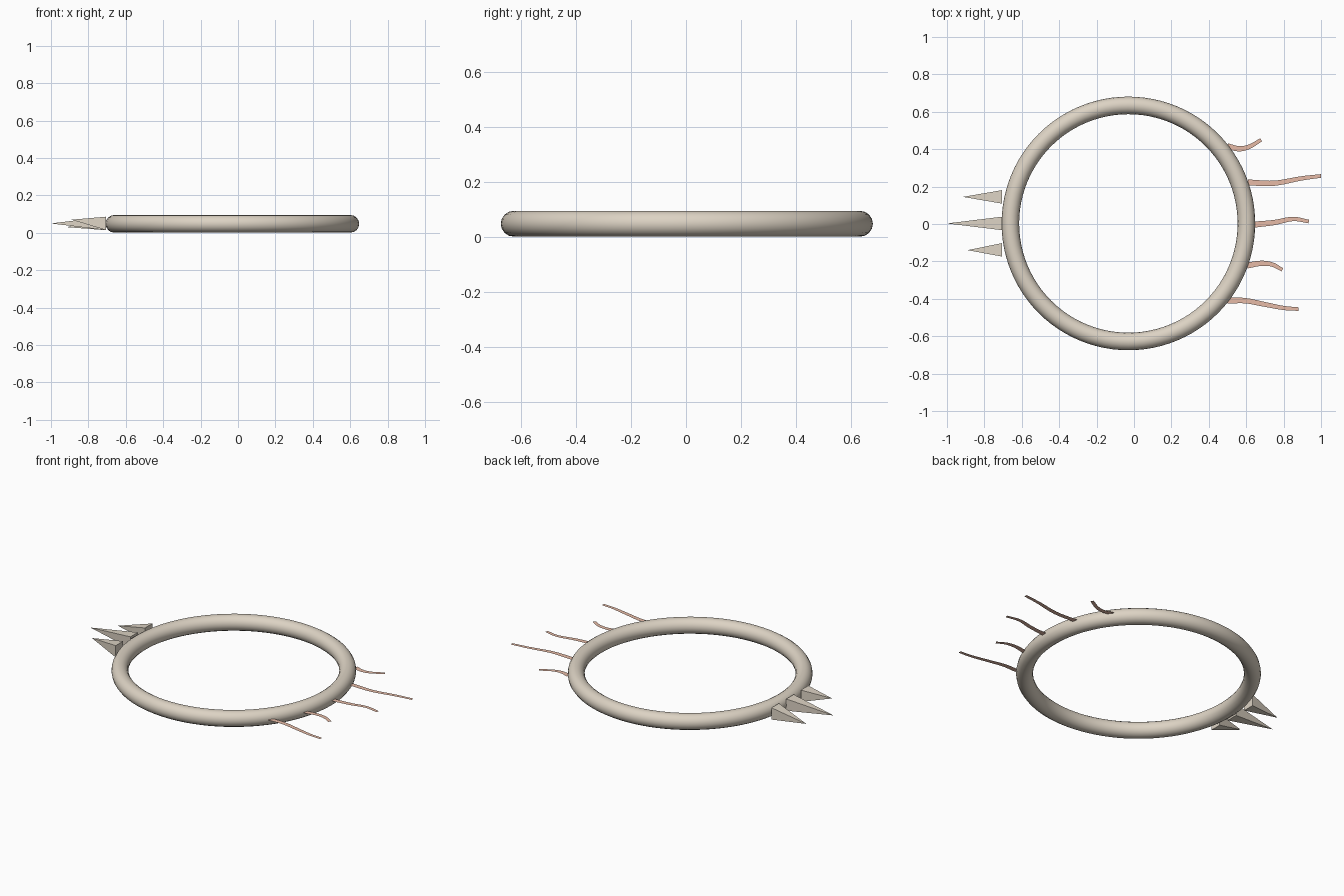
import bpy, bmesh, math
from mathutils import Vector

if "Cube" in bpy.data.objects:
    bpy.data.objects.remove(bpy.data.objects["Cube"])


def material(name, rgb):
    m = bpy.data.materials.new(name)
    m.diffuse_color = (*rgb, 1)
    m.use_nodes = True
    m.node_tree.nodes["Principled BSDF"].inputs["Base Color"].default_value = m.diffuse_color
    return m


BONE = material("bone", (0.72, 0.65, 0.55))
FLESH = material("flesh", (0.80, 0.50, 0.39))


def add_object(name, bm, mat):
    me = bpy.data.meshes.new(name)
    bm.to_mesh(me)
    bm.free()
    ob = bpy.data.objects.new(name, me)
    me.materials.append(mat)
    bpy.context.collection.objects.link(ob)
    return ob


# Main ring
bpy.ops.mesh.primitive_torus_add(location=(-0.03, 0.003, 0.048), major_segments=96,
                                 minor_segments=16, major_radius=0.631, minor_radius=0.047)
ring = bpy.context.object
ring.name = "ring"
ring.data.materials.append(BONE)
bpy.ops.object.shade_smooth()


# Square pyramid spikes on the left, tips slightly raised or lowered
def spike(name, y, tip):
    bm = bmesh.new()
    h = 0.036
    base = [bm.verts.new((-0.705, y + a * h, 0.05 + b * h))
            for a, b in ((-1, -1), (1, -1), (1, 1), (-1, 1))]
    t = bm.verts.new(tip)
    bm.faces.new(base)
    for i in range(4):
        bm.faces.new((base[i], base[(i + 1) % 4], t))
    bmesh.ops.recalc_face_normals(bm, faces=bm.faces)
    add_object(name, bm, BONE)


spike("spike_back", 0.145, (-0.915, 0.145, 0.03))
spike("spike_middle", 0.003, (-1.0, 0.003, 0.05))
spike("spike_front", -0.138, (-0.89, -0.14, 0.07))


# Thin flat wavy tendrils on the right
def tendril(name, pts, w0=0.032, w1=0.019, steps=5):
    p = [Vector(q) for q in pts]
    p = [2 * p[0] - p[1]] + p + [2 * p[-1] - p[-2]]
    path = []
    for i in range(1, len(p) - 2):
        a, b, c, d = p[i - 1:i + 3]
        for k in range(steps):
            t = k / steps
            path.append(0.5 * (2 * b + (c - a) * t + (2 * a - 5 * b + 4 * c - d) * t * t
                               + (3 * b - a - 3 * c + d) * t ** 3))
    path.append(p[-2])
    bm = bmesh.new()
    prev = None
    for i, q in enumerate(path):
        d = (path[min(i + 1, len(path) - 1)] - path[max(i - 1, 0)]).normalized()
        f = i / (len(path) - 1)
        n = Vector((-d.y, d.x)) * (w0 + (w1 - w0) * f) / 2
        cur = [bm.verts.new((*(q - n), 0.05)), bm.verts.new((*(q + n), 0.05))]
        if prev:
            bm.faces.new((prev[0], cur[0], cur[1], prev[1]))
        prev = cur
    add_object(name, bm, FLESH)


paths = [
    [(0.50, 0.415), (0.565, 0.402), (0.62, 0.415), (0.68, 0.45)],
    [(0.61, 0.222), (0.75, 0.218), (0.89, 0.243), (1.0, 0.257)],
    [(0.645, -0.003), (0.75, 0.008), (0.85, 0.027), (0.935, 0.013)],
    [(0.605, -0.222), (0.68, -0.21), (0.74, -0.217), (0.793, -0.245)],
    [(0.50, -0.41), (0.595, -0.41), (0.70, -0.43), (0.80, -0.449), (0.88, -0.455)],
]
for i, pts in enumerate(paths):
    tendril(f"tendril_{i + 1}", pts)
